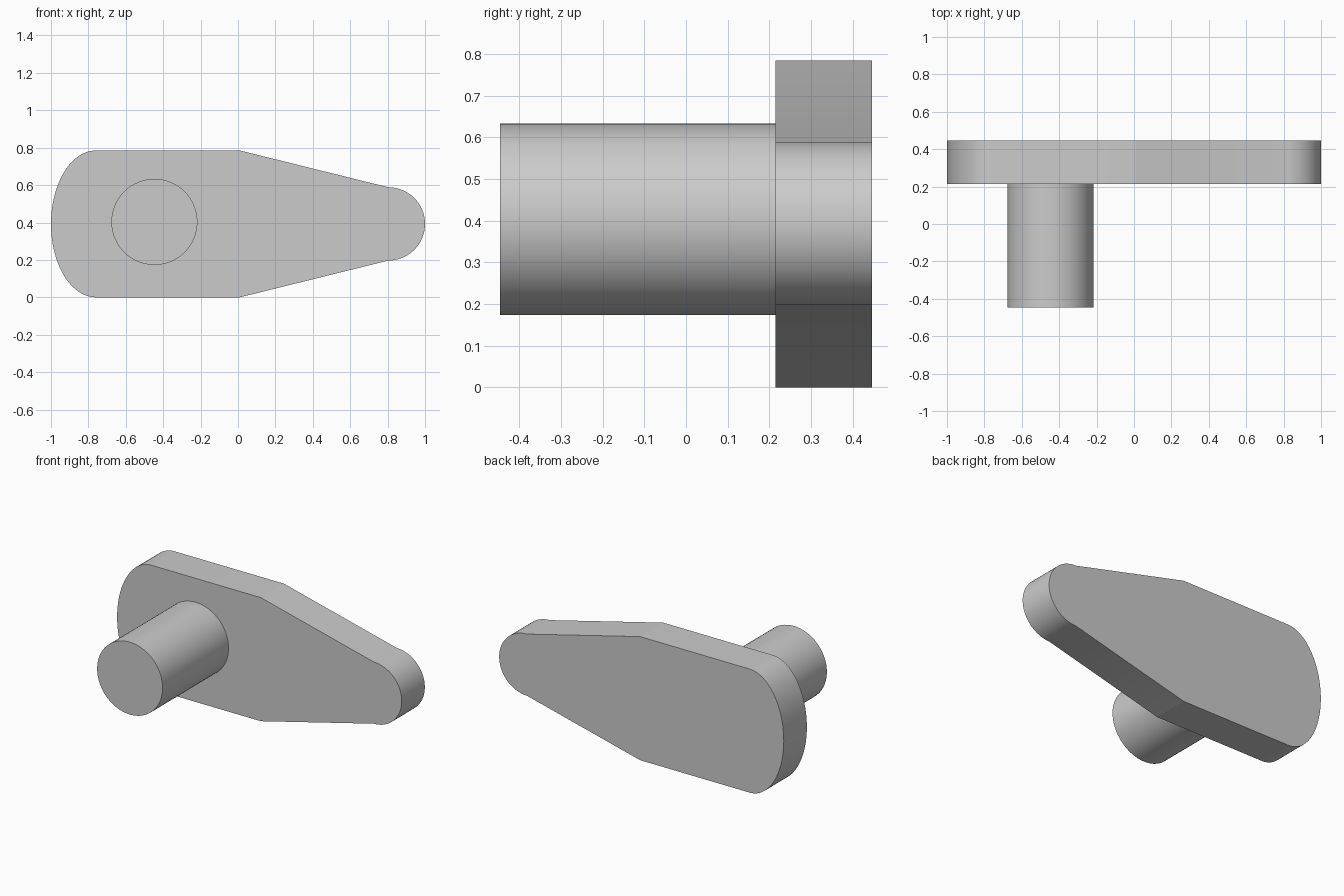
import bpy
import bmesh
from math import sin, cos, pi, radians

cube = bpy.data.objects.get("Cube")
if cube:
    bpy.data.objects.remove(cube)

grey = bpy.data.materials.new("light grey")
grey.use_nodes = True
colour = (0.6, 0.6, 0.6, 1)
grey.diffuse_color = colour
grey.node_tree.nodes["Principled BSDF"].inputs["Base Color"].default_value = colour


def arc(cx, cz, rx, rz, start, end, steps):
    """Points on an elliptical arc, angles in degrees."""
    angles = [radians(start + (end - start) * i / steps) for i in range(steps + 1)]
    return [(cx + rx * cos(a), cz + rz * sin(a)) for a in angles]


def extrude_profile(name, profile, front, back):
    """Solid made by pushing an x-z outline from front to back along y."""
    bm = bmesh.new()
    face = bm.faces.new([bm.verts.new((x, front, z)) for x, z in profile])
    result = bmesh.ops.extrude_face_region(bm, geom=[face], use_keep_orig=True)
    moved = [v for v in result["geom"] if isinstance(v, bmesh.types.BMVert)]
    bmesh.ops.translate(bm, verts=moved, vec=(0, back - front, 0))
    bmesh.ops.recalc_face_normals(bm, faces=bm.faces)
    mesh = bpy.data.meshes.new(name)
    bm.to_mesh(mesh)
    bm.free()
    mesh.materials.append(grey)
    obj = bpy.data.objects.new(name, mesh)
    bpy.context.collection.objects.link(obj)
    bpy.ops.object.select_all(action="DESELECT")
    obj.select_set(True)
    bpy.context.view_layer.objects.active = obj
    bpy.ops.object.shade_smooth_by_angle(angle=radians(12))
    return obj


half = 0.3925
join = 0.215
depth = 0.447

# Plate: small round nose, tapered sides, straight body, elliptical end
outline = arc(0.804, half, 0.196, 0.196, -90, 90, 32)
outline += [(0.01, 2 * half)]
outline += arc(-0.76, half, 0.24, half, 90, 270, 48)
outline += [(0.01, 0)]
extrude_profile("lever_plate", outline, join, depth)

# Round pin on the front of the wide end
circle = arc(-0.447, 0.403, 0.23, 0.23, 0, 360, 64)[:-1]
extrude_profile("pin", circle, -depth, join)
